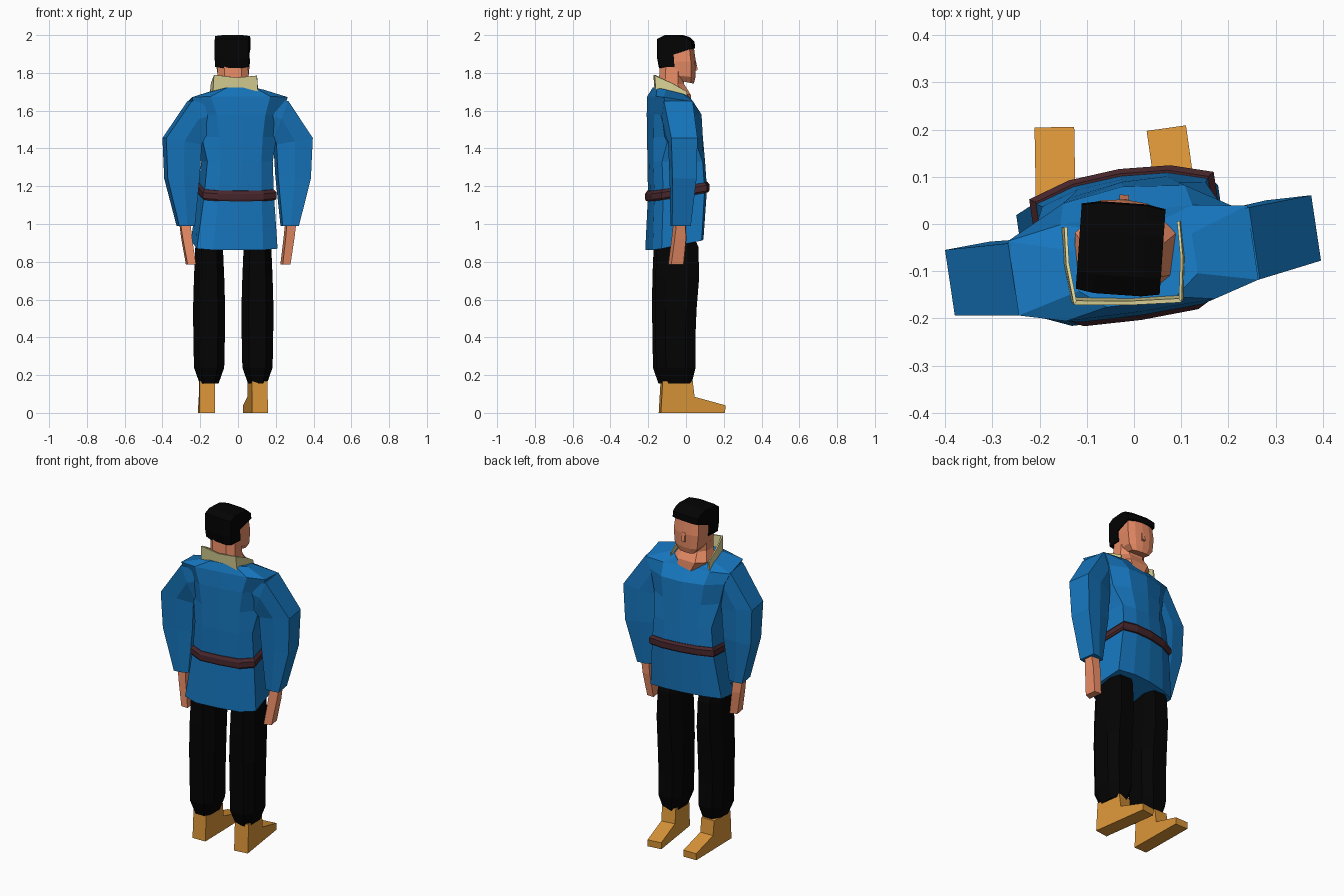
import bpy, bmesh
from math import radians
from mathutils import Matrix, Vector

if "Cube" in bpy.data.objects:
    bpy.data.objects.remove(bpy.data.objects["Cube"])


def material(name, rgb):
    m = bpy.data.materials.new(name)
    m.diffuse_color = (*rgb, 1)
    m.use_nodes = True
    m.node_tree.nodes["Principled BSDF"].inputs["Base Color"].default_value = m.diffuse_color
    return m


BLUE = material("blue_cloth", (0.008, 0.18, 0.51))
SKIN = material("skin", (0.80, 0.26, 0.13))
BLACK = material("black_cloth", (0.001, 0.001, 0.001))
TAN = material("tan_leather", (0.70, 0.30, 0.04))
CREAM = material("cream_cloth", (0.69, 0.64, 0.30))
BELT = material("belt_leather", (0.065, 0.02, 0.025))

TURN = Matrix.Translation((-0.012, 0, 0)) @ Matrix.Rotation(radians(8.5), 4, 'Z')
OCT = [(1, -.5), (1, .5), (.55, 1), (-.55, 1), (-1, .5), (-1, -.5), (-.55, -1), (.55, -1)]
# Ten-sided outlines: boxy for the skirt and waist, rounder for the chest
BOXY = [(1, -.72), (1, .78), (.55, .95), (0, 1), (-.55, .95),
        (-1, .78), (-1, -.72), (-.62, -.97), (0, -1), (.62, -.97)]
ROUND = [(1, -.5), (1, .45), (.58, .88), (0, 1), (-.58, .88),
         (-1, .45), (-1, -.5), (-.58, -.97), (0, -1), (.58, -.97)]


def loft(name, rings, mat, matrix=None):
    """Skin equal-sized closed rings of points and cap both ends."""
    bm = bmesh.new()
    rows = [[bm.verts.new(p) for p in r] for r in rings]
    n = len(rows[0])
    for a, b in zip(rows, rows[1:]):
        for i in range(n):
            j = (i + 1) % n
            bm.faces.new((a[i], a[j], b[j], b[i]))
    bm.faces.new(rows[0])
    bm.faces.new(rows[-1])
    bmesh.ops.recalc_face_normals(bm, faces=bm.faces)
    me = bpy.data.meshes.new(name)
    bm.to_mesh(me)
    bm.free()
    me.materials.append(mat)
    ob = bpy.data.objects.new(name, me)
    bpy.context.collection.objects.link(ob)
    if matrix:
        ob.matrix_world = matrix
    return ob


def section(shape, z, x0, x1, y0, y1, tilt=0):
    """Horizontal ring filling the given x and y range, tilted front to back."""
    cx, cy, hw, hd = (x0 + x1) / 2, (y0 + y1) / 2, (x1 - x0) / 2, (y1 - y0) / 2
    return [Vector((cx + u * hw, cy + v * hd, z + tilt * v * hd)) for u, v in shape]


def extrude_profile(name, profile, slices, mat, matrix):
    """Sweep a (y, z) profile across x; each slice is (x, scale about centre)."""
    cy = sum(p[0] for p in profile) / len(profile)
    cz = sum(p[1] for p in profile) / len(profile)
    rings = [[(x, cy + (y - cy) * k, cz + (z - cz) * k) for y, z in profile] for x, k in slices]
    return loft(name, rings, mat, matrix)


# Tunic body
tunic = [(BOXY, .89, -.232, .20, -.20, .085, .2), (BOXY, 1.17, -.19, .182, -.19, .105, .1),
         (BOXY, 1.33, -.175, .175, -.195, .095, 0), (ROUND, 1.46, -.20, .20, -.195, .09, 0),
         (ROUND, 1.58, -.225, .225, -.195, .08, 0), (BOXY, 1.66, -.258, .255, -.187, .025, -.15),
         (ROUND, 1.70, -.125, .13, -.17, .01, -.25)]
loft("tunic", [section(s, z, *r) for s, z, *r in tunic], BLUE, TURN)

# Belt
belt = [(1.145, .188, -.20, .112), (1.155, .195, -.205, .118),
        (1.185, .195, -.205, .118), (1.20, .182, -.195, .108)]
loft("belt", [section(BOXY, z, -w - .005, w, a, b, .16) for z, w, a, b in belt], BELT, TURN)

# Sleeves: outer x/z, inner x/z, centre y, half depth
sleeve = [(.15, 1.64, .13, 1.52, -.085, .07), (.258, 1.652, .185, 1.46, -.08, .077),
          (.392, 1.455, .20, 1.42, -.067, .070), (.383, 1.24, .21, 1.25, -.065, .064),
          (.320, .99, .235, .99, -.072, .05)]
# Hands: z, inner x, outer x, back y, front y
hand = [(1.02, .26, .312, -.105, -.04), (.92, .25, .298, -.115, -.035), (.785, .232, .275, -.13, -.045)]
for side, s in (("left", -1), ("right", 1)):
    rings = []
    for ox, oz, ix, iz, y, d in sleeve:
        mx, mz = (ox + ix) / 2, (oz + iz) / 2
        rings.append([(s * ox, y - d, oz), (s * ox, y + d, oz), (s * mx, y + d * 1.05, mz),
                      (s * ix, y + d * .8, iz), (s * ix, y - d * .8, iz), (s * mx, y - d * 1.05, mz)])
    loft(side + "_sleeve", rings, BLUE, TURN)
    rings = [[(s * a, y0, z), (s * b, y0 + .01, z), (s * b, y1 - .01, z), (s * a, y1, z)]
             for z, a, b, y0, y1 in hand]
    loft(side + "_hand", rings, SKIN, TURN)

# Trouser legs (shift in y, half width, half depth) and boots
leg = [(.95, -.005, .068, .09), (.88, .005, .073, .11), (.72, .004, .08, .116), (.55, -.004, .085, .11),
       (.38, -.006, .083, .105), (.24, -.004, .08, .105), (.155, .0, .05, .08)]
boot = [(-.14, 0), (.203, 0), (.205, .04), (.04, .085), (.03, .17), (-.13, .17)]
for side, cx, cy, ang, bx in (("left", -.153, -.066, 1, -.165), ("right", .103, -.05, 8, .097)):
    rings = [section(OCT, z, cx - w, cx + w, cy + dy - d, cy + dy + d) for z, dy, w, d in leg]
    loft(side + "_trouser_leg", rings, BLACK)
    place = Matrix.Translation((bx, 0, 0)) @ Matrix.Rotation(radians(ang), 4, 'Z')
    extrude_profile(side + "_boot", boot, [(-.042, 1), (.042, 1)], TAN, place)

# Collar: open band, each station is a thin wall from low edge to high edge
collar = [(-.13, .0, 1.65, 1.70), (-.13, -.08, 1.675, 1.745), (-.118, -.165, 1.70, 1.79),
          (.0, -.172, 1.685, 1.775), (.11, -.172, 1.70, 1.785), (.118, -.08, 1.675, 1.745), (.115, .0, 1.65, 1.70)]
rings = []
for x, y, lo, hi in collar:
    rings.append([(x * 1.04, y * .96, lo), (x, y, hi), (x * .95, y * .95, hi), (x * .97, y * .9, lo)])
loft("collar", rings, CREAM, Matrix.Translation((-.018, 0, 0)) @ Matrix.Rotation(radians(3), 4, 'Z'))

# Neck, with the bare chest showing in front
neck = [(1.62, -.075, .06, -.13, .03), (1.685, -.125, .09, -.15, .025), (1.74, -.105, .06, -.145, -.01),
        (1.84, -.11, .052, -.138, -.01)]
loft("neck", [section(OCT, z, *r) for z, *r in neck], SKIN)

# Head, nose and hair share one slight turn
HEAD = Matrix.Translation((-.028, -.05, 0)) @ Matrix.Rotation(radians(-4), 4, 'Z') @ Matrix.Translation((0, .05, 0))
head = [(1.755, -.055, .055, -.07, .042, -.2), (1.785, -.078, .078, -.11, .05, -.1),
        (1.86, -.086, .086, -.13, .052, 0), (1.95, -.08, .08, -.13, .04, 0)]
loft("head", [section(BOXY, z, *r) for z, *r in head], SKIN, HEAD)
nose = [(.045, 1.865), (.052, 1.865), (.062, 1.815), (.045, 1.81)]
extrude_profile("nose", nose, [(-.01, 1), (.01, 1)], SKIN, HEAD)
hair = [(-.14, 1.825), (-.055, 1.825), (-.06, 1.895), (.045, 1.93), (.042, 1.965),
        (.015, 1.99), (-.02, 2.0), (-.11, 2.0), (-.15, 1.98), (-.15, 1.88)]
extrude_profile("hair", hair, [(-.089, .93), (-.05, 1), (.05, 1), (.089, .93)], BLACK, HEAD)
